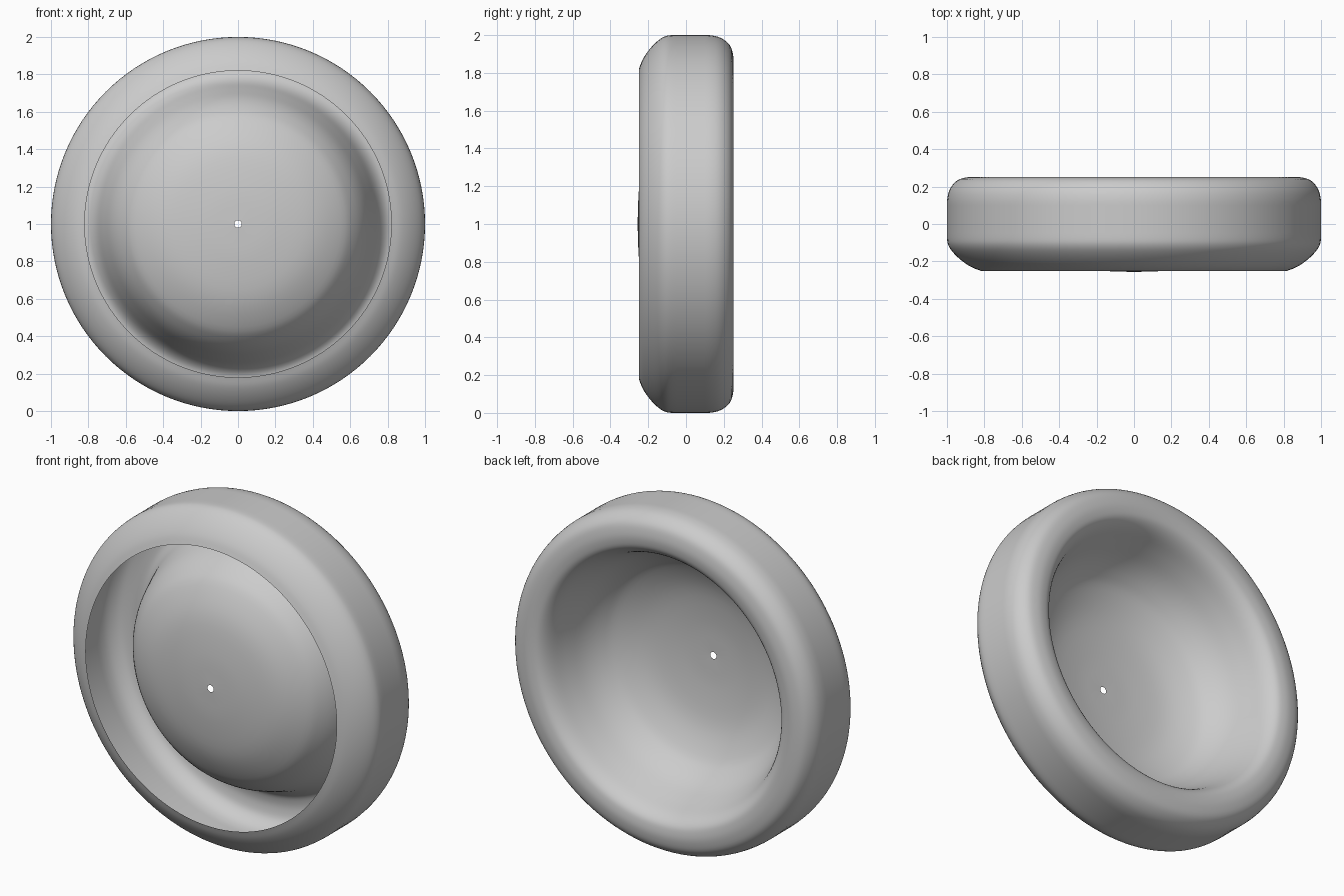
import bpy, bmesh
from math import tau, cos, sin
from mathutils import Vector

if "Cube" in bpy.data.objects:
    bpy.data.objects.remove(bpy.data.objects["Cube"])

# Profile (radius, y): front lip -> outer wall -> rolled back rim -> domed centre
PROFILE = [(0.82, -0.25), (0.87, -0.23), (0.92, -0.197), (0.965, -0.155), (0.992, -0.115),
           (1.0, -0.07), (1.0, 0.03), (1.0, 0.12), (0.985, 0.185), (0.945, 0.233),
           (0.89, 0.25), (0.84, 0.25), (0.795, 0.235), (0.757, 0.188), (0.72, 0.095),
           (0.675, -0.012), (0.62, -0.092), (0.55, -0.152), (0.4, -0.217), (0.2, -0.248),
           (0.02, -0.256)]
SEGMENTS = 128
STEPS = 4


def smooth_profile(points, steps):
    """Catmull-Rom curve through the profile points."""
    p = [Vector(q) for q in points]
    p = [2 * p[0] - p[1]] + p + [2 * p[-1] - p[-2]]
    out = []
    for a, b, c, d in zip(p, p[1:], p[2:], p[3:]):
        for i in range(steps):
            t = i / steps
            out.append(0.5 * (2 * b + (c - a) * t + (2 * a - 5 * b + 4 * c - d) * t ** 2
                              + (3 * b - a - 3 * c + d) * t ** 3))
    return out + [p[-2]]


# Revolve the open shell about the y axis at z = 1
bm = bmesh.new()
rings = []
for r, y in smooth_profile(PROFILE, STEPS):
    r = min(r, 1.0)
    rings.append([bm.verts.new((r * cos(tau * k / SEGMENTS), y, 1 + r * sin(tau * k / SEGMENTS)))
                  for k in range(SEGMENTS)])
for a, b in zip(rings, rings[1:]):
    for k in range(SEGMENTS):
        n = (k + 1) % SEGMENTS
        bm.faces.new((a[k], b[k], b[n], a[n])).smooth = True

# Outer wall faces away from the axis
bm.normal_update()
wall = max(bm.faces, key=lambda f: f.calc_center_median().x)
if wall.normal.x < 0:
    bmesh.ops.reverse_faces(bm, faces=bm.faces[:])

mesh = bpy.data.meshes.new("domed_cap")
bm.to_mesh(mesh)
bm.free()
bpy.context.collection.objects.link(bpy.data.objects.new("domed_cap", mesh))
